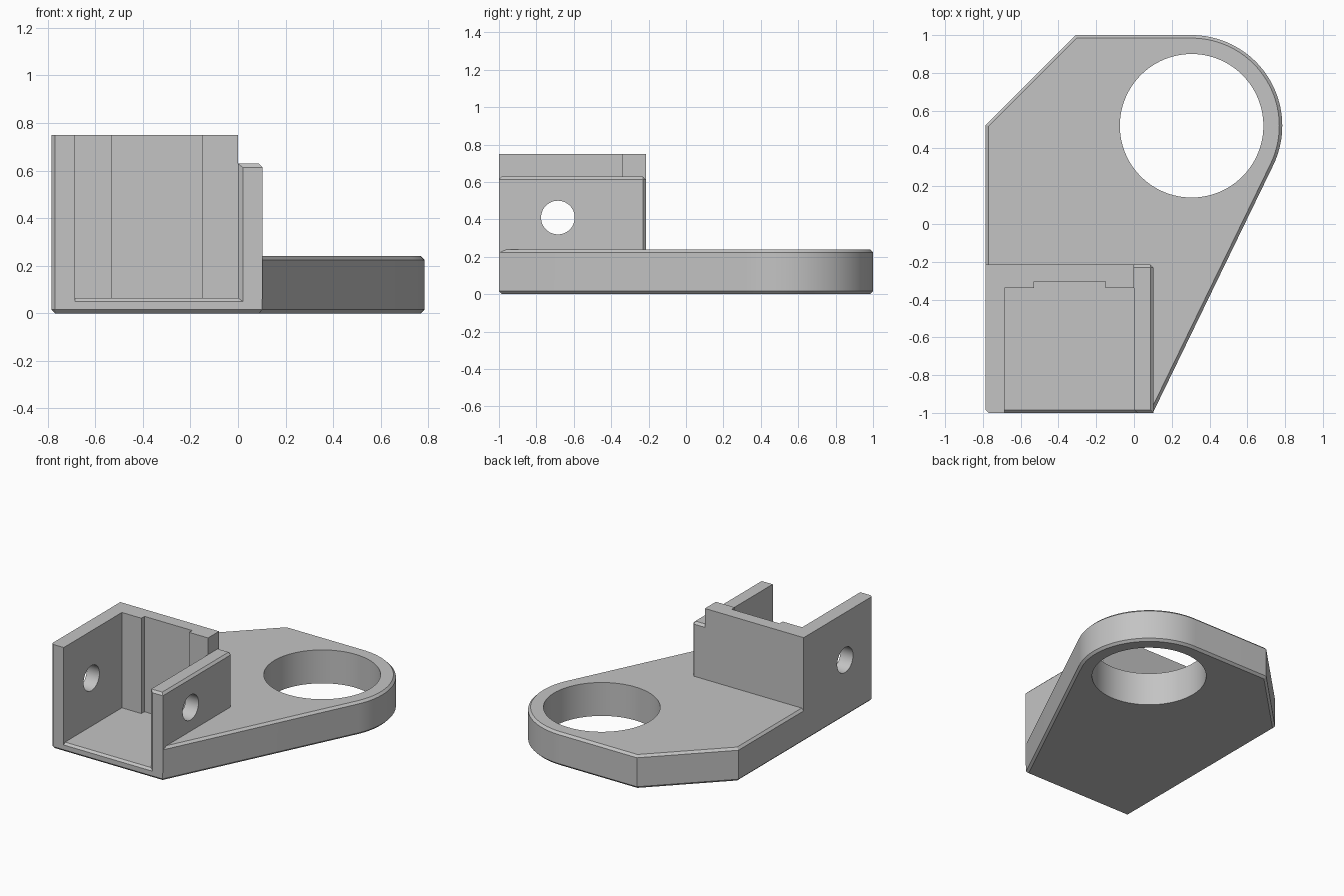
import bpy, bmesh, math

cube = bpy.data.objects.get("Cube")
if cube:
    bpy.data.objects.remove(cube, do_unlink=True)

grey = bpy.data.materials.new("plain_grey")
grey.use_nodes = True
grey.diffuse_color = (0.55, 0.55, 0.55, 1)
grey.node_tree.nodes["Principled BSDF"].inputs["Base Color"].default_value = grey.diffuse_color
CHAMFER = 0.016


def finish(name, bm):
    bmesh.ops.recalc_face_normals(bm, faces=bm.faces)
    mesh = bpy.data.meshes.new(name)
    bm.to_mesh(mesh)
    bm.free()
    mesh.materials.append(grey)
    obj = bpy.data.objects.new(name, mesh)
    bpy.context.collection.objects.link(obj)
    return obj


def loft(name, ring_a, ring_b, chamfer_rule=None):
    """Solid between two matching rings, with optional chamfered edges."""
    bm = bmesh.new()
    a = [bm.verts.new(p) for p in ring_a]
    b = [bm.verts.new(p) for p in ring_b]
    bm.faces.new(a)
    bm.faces.new(b)
    for i in range(len(a)):
        j = (i + 1) % len(a)
        bm.faces.new((a[i], a[j], b[j], b[i]))
    bmesh.ops.recalc_face_normals(bm, faces=bm.faces)
    if chamfer_rule:
        edges = [e for e in bm.edges if chamfer_rule(e)]
        bmesh.ops.bevel(bm, geom=edges, offset=CHAMFER, segments=1,
                        profile=0.5, affect='EDGES')
    return finish(name, bm)


def prism(name, outline, z0, z1, rule=None):
    return loft(name, [(x, y, z0) for x, y in outline],
                [(x, y, z1) for x, y in outline], rule)


def rect(x0, x1, y0, y1):
    return [(x0, y0), (x1, y0), (x1, y1), (x0, y1)]


def circle(cx, cy, r, n):
    return [(cx + r * math.cos(math.tau * i / n), cy + r * math.sin(math.tau * i / n))
            for i in range(n)]


def combine(target, tool, operation):
    mod = target.modifiers.new("combine", 'BOOLEAN')
    mod.operation = operation
    mod.solver = 'EXACT'
    mod.object = tool
    tool.hide_render = True
    bpy.context.view_layer.objects.active = target
    bpy.ops.object.modifier_apply(modifier=mod.name)
    bpy.data.objects.remove(tool, do_unlink=True)


def level_edge(e):
    return abs(e.verts[0].co.z - e.verts[1].co.z) < 1e-5


# Base plate: straight sides running tangent into a rounded lug
cx, cy, lug_r = 0.305, 0.52, 0.48
arc = [(cx + lug_r * math.cos(t), cy + lug_r * math.sin(t))
       for t in (math.radians(-25.7 + 115.7 * i / 40) for i in range(41))]
outline = [(-0.785, -0.985), (-0.77, -1), (0.1, -1)] + arc + [(-0.31, 1), (-0.785, 0.525)]
bracket = prism("bracket", outline, 0, 0.24, level_edge)

# Tall housing block, flush with the left and front sides
housing = [(-0.785, -0.985), (-0.77, -1), (0, -1), (0, -0.215), (-0.785, -0.215)]
combine(bracket, prism("housing", housing, 0.03, 0.75), 'UNION')


# Lower side wall with chamfered outer edges
def wall_edge(e):
    mid = (e.verts[0].co + e.verts[1].co) / 2
    if level_edge(e):
        return mid.z > 0.6 and mid.x > -0.04
    return mid.x > 0.09 and mid.y > -0.5


combine(bracket, prism("side_wall", rect(-0.05, 0.103, -1, -0.215), 0.06, 0.63, wall_edge), 'UNION')

# Pocket, back recess and flared pocket mouth
combine(bracket, prism("pocket", rect(-0.685, 0, -1.1, -0.34), 0.065, 0.9), 'DIFFERENCE')
combine(bracket, prism("recess", rect(-0.53, -0.15, -0.4, -0.305), 0.065, 0.9), 'DIFFERENCE')


def mouth_ring(y, x1, z0):
    return [(-0.685, y, z0), (x1, y, z0), (x1, y, 0.9), (-0.685, y, 0.9)]


mouth = loft("mouth", mouth_ring(-1.015, 0.04, 0.035), mouth_ring(-0.985, 0, 0.065))
combine(bracket, mouth, 'DIFFERENCE')

# Large lug hole and the pin hole through both walls
combine(bracket, prism("lug_hole", circle(cx, cy, 0.38, 96), -0.2, 0.5), 'DIFFERENCE')
pin = circle(-0.685, 0.41, 0.09, 48)
pin_hole = loft("pin_hole", [(-1, y, z) for y, z in pin], [(0.4, y, z) for y, z in pin])
combine(bracket, pin_hole, 'DIFFERENCE')

# Smooth curved walls, crisp edges
bpy.ops.object.select_all(action='DESELECT')
bracket.select_set(True)
bpy.context.view_layer.objects.active = bracket
bpy.ops.object.shade_smooth_by_angle(angle=math.radians(20))
